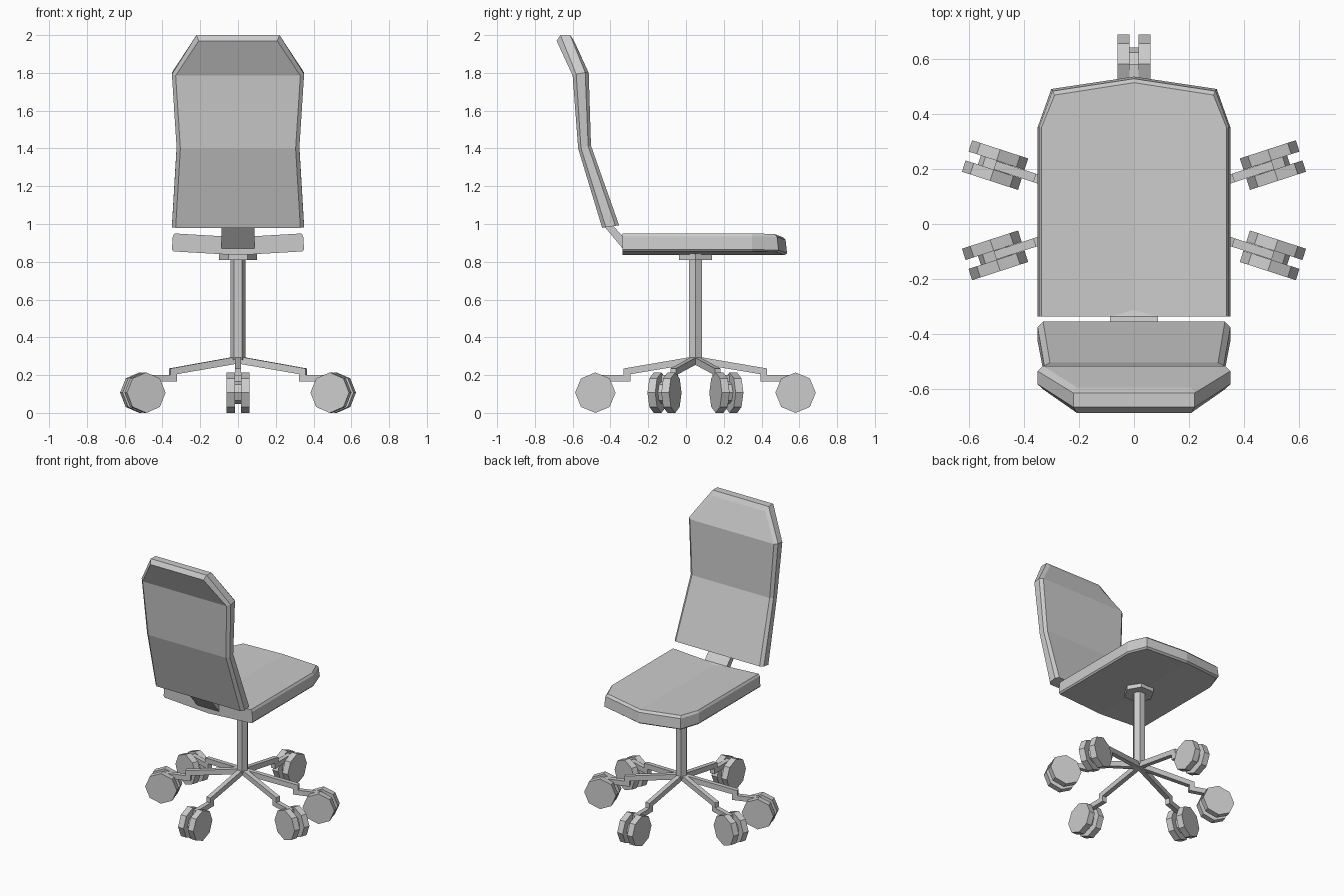
import bpy, bmesh
from math import sin, cos, pi, radians
from mathutils import Matrix

if "Cube" in bpy.data.objects:
    bpy.data.objects.remove(bpy.data.objects["Cube"])


def finish(name, bm, matrix=Matrix()):
    bmesh.ops.recalc_face_normals(bm, faces=bm.faces)
    mesh = bpy.data.meshes.new(name)
    bm.to_mesh(mesh)
    bm.free()
    ob = bpy.data.objects.new(name, mesh)
    ob.matrix_world = matrix
    bpy.context.collection.objects.link(ob)
    return ob


def prism(name, profile, x0, x1, matrix=Matrix()):
    """Extrude a (y, z) profile from x0 to x1."""
    bm = bmesh.new()
    a = [bm.verts.new((x0, y, z)) for y, z in profile]
    b = [bm.verts.new((x1, y, z)) for y, z in profile]
    n = len(profile)
    bm.faces.new(a)
    bm.faces.new(b)
    for i in range(n):
        j = (i + 1) % n
        bm.faces.new((a[i], a[j], b[j], b[i]))
    return finish(name, bm, matrix)


def octagon(y, z, r):
    return [(y + r * cos(i * pi / 4), z + r * sin(i * pi / 4)) for i in range(8)]


def hex_post(name, r, z0, z1):
    bm = bmesh.new()
    bmesh.ops.create_cone(bm, cap_ends=True, segments=6, radius1=r, radius2=r,
                          depth=z1 - z0, matrix=Matrix.Rotation(pi / 2, 4, 'Z'))
    return finish(name, bm, Matrix.Translation((0, CY, (z0 + z1) / 2)))


CY = 0.05  # y of the swivel axis

# Column and mounting plate
hex_post("column", 0.04, 0.28, 0.84)
hex_post("mounting_plate", 0.1, 0.81, 0.85)

# Six legs, each with a twin-wheel caster
LEG = [(0, .30), (.38, .235), (.38, .20), (.53, .20), (.53, .165),
       (.345, .165), (.345, .205), (0, .262)]
for i, deg in enumerate((0, 72, 108, 180, -108, -72)):
    m = Matrix.Translation((0, CY, 0)) @ Matrix.Rotation(radians(deg), 4, 'Z')
    prism(f"leg_{i}", LEG, -.016, .016, m)
    prism(f"axle_{i}", octagon(.53, .107, .06), -.018, .018, m)
    prism(f"wheel_left_{i}", octagon(.53, .107, .107), -.06, -.017, m)
    prism(f"wheel_right_{i}", octagon(.53, .107, .107), .017, .06, m)

# Seat: half outline lofted through rings, shallow V across, mirrored
OUTLINE = [(0, -.335), (.35, -.335), (.35, .35), (.30, .49), (0, .535)]
RINGS = [(.012, .855), (0, .865), (.007, .935), (.02, .95)]  # inset, edge height
bm = bmesh.new()
rings = []
for inset, z in RINGS:
    ring = []
    for x, y in OUTLINE:
        px = x * (1 - inset / .5)
        py = y - inset * (1.1 if y > .4 else 0)
        ring.append(bm.verts.new((px, py, z - .02 * (1 - x / .35))))
    rings.append(ring)
for a, b in zip(rings, rings[1:]):
    for i in range(len(OUTLINE) - 1):
        bm.faces.new((a[i], a[i + 1], b[i + 1], b[i]))
bm.faces.new(rings[0])
bm.faces.new(rings[-1])
seat = finish("seat", bm)
seat.modifiers.new("mirror", 'MIRROR')

# Backrest: chamfered sections lofted from bottom to top
# half width, back (y, z), front (y, z), extra height of the rim
ROWS = [(.35, (-.444, .98), (-.354, .993), 0),
        (.325, (-.571, 1.40), (-.503, 1.415), 0),
        (.35, (-.600, 1.785), (-.515, 1.80), .005),
        (.22, (-.685, 1.97), (-.593, 1.97), .03)]
bm = bmesh.new()
sections = []
for w, (yb, zb), (yf, zf), lift in ROWS:
    side = [(w - .02, 0, 0), (w, .22, lift), (w, .78, lift), (w - .02, 1, 0)]
    if lift == .03:
        side = [(w - .012 if t in (0, 1) else w, t, l) for _, t, l in side]
    half = [(x, yb + (yf - yb) * t, zb + (zf - zb) * t + l) for x, t, l in side]
    pts = [(-x, y, z) for x, y, z in half] + half[::-1]
    sections.append([bm.verts.new(p) for p in pts])
for a, b in zip(sections, sections[1:]):
    for i in range(8):
        j = (i + 1) % 8
        bm.faces.new((a[i], a[j], b[j], b[i]))
for s in (sections[0], sections[-1]):
    for i in range(3):
        bm.faces.new((s[i], s[i + 1], s[6 - i], s[7 - i]))
finish("backrest", bm)

# Bracket joining the seat to the backrest
prism("back_bracket", [(-.435, .99), (-.335, .87), (-.29, .87), (-.29, .925),
                       (-.335, .935), (-.385, .99)], -.087, .087)
